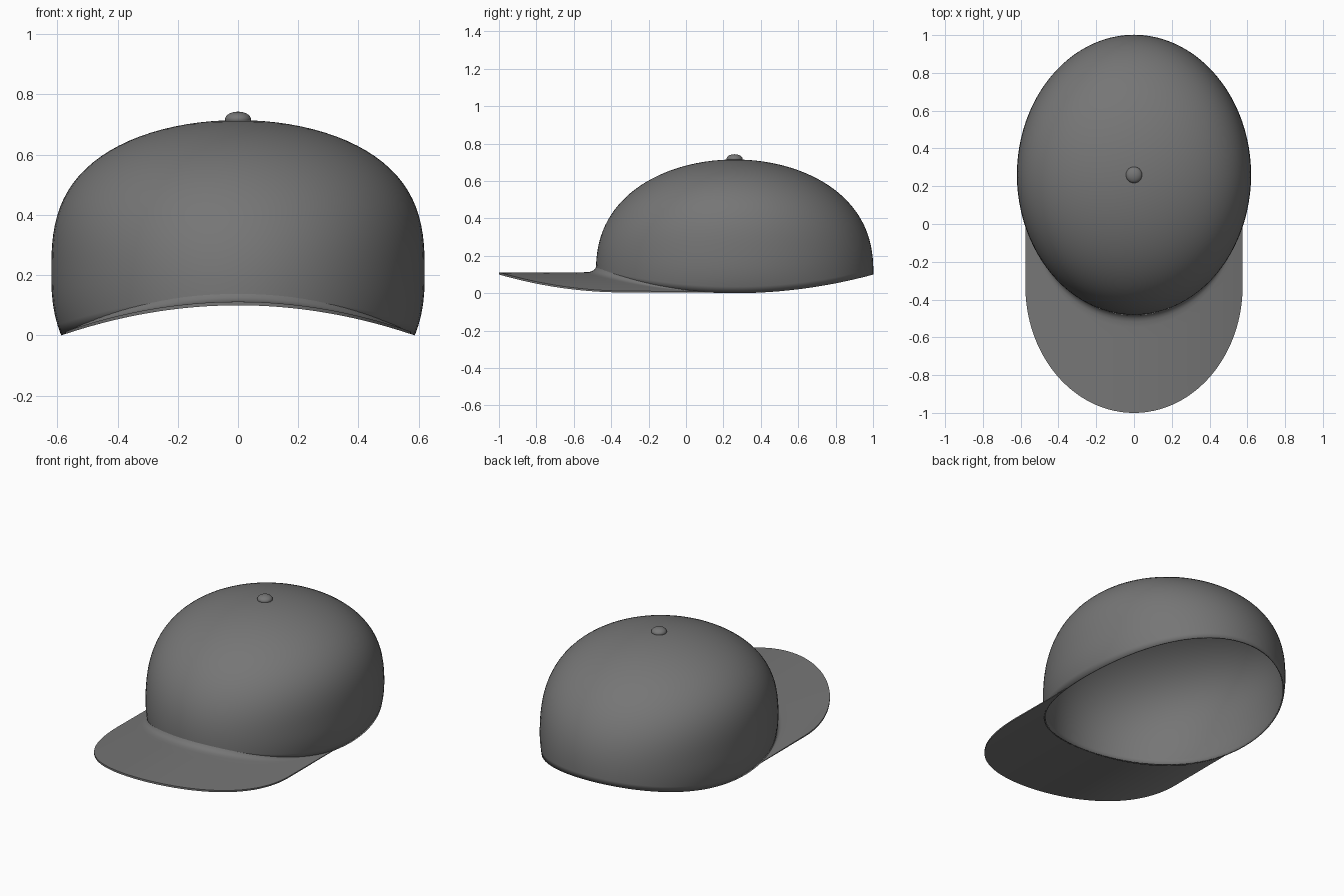
import bpy, bmesh
from math import sin, cos, pi

cube = bpy.data.objects.get("Cube")
if cube:
    bpy.data.objects.remove(cube, do_unlink=True)

grey = bpy.data.materials.new("charcoal grey cloth")
grey.use_nodes = True
grey.diffuse_color = (0.18, 0.18, 0.18, 1)
bsdf = next(n for n in grey.node_tree.nodes if n.type == 'BSDF_PRINCIPLED')
bsdf.inputs["Base Color"].default_value = grey.diffuse_color
bsdf.inputs["Roughness"].default_value = 0.8

CENTRE_Y, TOP = 0.26, 0.715
HALF_X, HALF_Y = 0.62, 0.742
HEM_X = 0.587


def finish(obj):
    """Give the part its colour and smooth shading with crisp edges."""
    obj.data.materials.clear()
    obj.data.materials.append(grey)
    bpy.ops.object.select_all(action='DESELECT')
    obj.select_set(True)
    bpy.context.view_layer.objects.active = obj
    bpy.ops.object.shade_smooth_by_angle(angle=0.7)
    return obj


def loft(name, columns, closed=False, fix_normals=False):
    """Skin a list of equally long point columns with quads."""
    bm = bmesh.new()
    cols = [[bm.verts.new(p) for p in col] for col in columns]
    following = cols[1:] + (cols[:1] if closed else [])
    for a, b in zip(cols, following):
        for r in range(len(a) - 1):
            bm.faces.new((a[r], b[r], b[r + 1], a[r + 1]))
    bmesh.ops.remove_doubles(bm, verts=bm.verts, dist=0.0002)
    if fix_normals:
        bmesh.ops.recalc_face_normals(bm, faces=bm.faces)
    mesh = bpy.data.meshes.new(name)
    bm.to_mesh(mesh)
    bm.free()
    obj = bpy.data.objects.new(name, mesh)
    bpy.context.collection.objects.link(obj)
    return finish(obj)


def hem_height(x):
    return 0.1 * (1 - (x / HEM_X) ** 2)


def taper(z, widest, power):
    """Relative crown radius at height z."""
    u = min(1, (z - widest) / (TOP - widest))
    return max(0, 1 - abs(u) ** (power if u > 0 else 2.4)) ** 0.5


def crown_point(angle, z):
    x = HALF_X * taper(z, 0.2, 2.9) * cos(angle)
    y = HALF_Y * taper(max(z, 0.1), 0.1, 2.4) * sin(angle)
    return x, CENTRE_Y + y, z


# Crown: domed shell with an arched hem
SEGMENTS, ROWS = 96, 32
columns = []
for i in range(SEGMENTS):
    angle = 2 * pi * i / SEGMENTS
    hem = hem_height(HEM_X * cos(angle))
    columns.append([crown_point(angle, hem + (TOP - hem) * sin(pi / 2 * r / ROWS))
                    for r in range(ROWS + 1)])
crown = loft("crown", columns, closed=True)
shell = crown.modifiers.new("cloth thickness", 'SOLIDIFY')
shell.thickness = 0.008
shell.offset = -1


# Brim: curved plate with a small fillet rising onto the crown
def brim_edge(t):
    """Outer outline: straight sides and a half-elliptical front."""
    start, straight, bend = 0.11, 0.16, -0.33
    if t < straight:
        return 0.575, start + (bend - start) * t / straight
    if t > 1 - straight:
        return -0.575, start + (bend - start) * (1 - t) / straight
    a = pi * (t - straight) / (1 - 2 * straight)
    return 0.575 * cos(a), bend - 0.67 * sin(a)


STEPS = 100
columns = []
for i in range(STEPS + 1):
    t = i / STEPS
    angle = -0.2 - t * (pi - 0.4)
    ix, iy, _ = crown_point(angle, hem_height(HEM_X * cos(angle)))
    ox, oy = brim_edge(t)
    under = [(k / 8, 0) for k in range(9)]
    over = [(k / 8, 0.012) for k in range(8, 0, -1)]
    fillet = [(0.07, 0.013), (0.04, 0.018), (0.015, 0.026), (0, 0.038)]
    column = []
    for s, lift in under + over + fillet:
        x, y = ix + (ox - ix) * s, iy + (oy - iy) * s
        column.append((x, y, hem_height(x) + lift * (0.3 + 0.7 * sin(pi * t))))
    columns.append(column)
loft("brim", columns, fix_normals=True)

# Button on top of the crown
bpy.ops.mesh.primitive_uv_sphere_add(segments=32, ring_count=16, radius=1,
                                     location=(0, CENTRE_Y, 0.718))
button = bpy.context.object
button.name = "top_button"
button.scale = (0.043, 0.043, 0.025)
finish(button)
